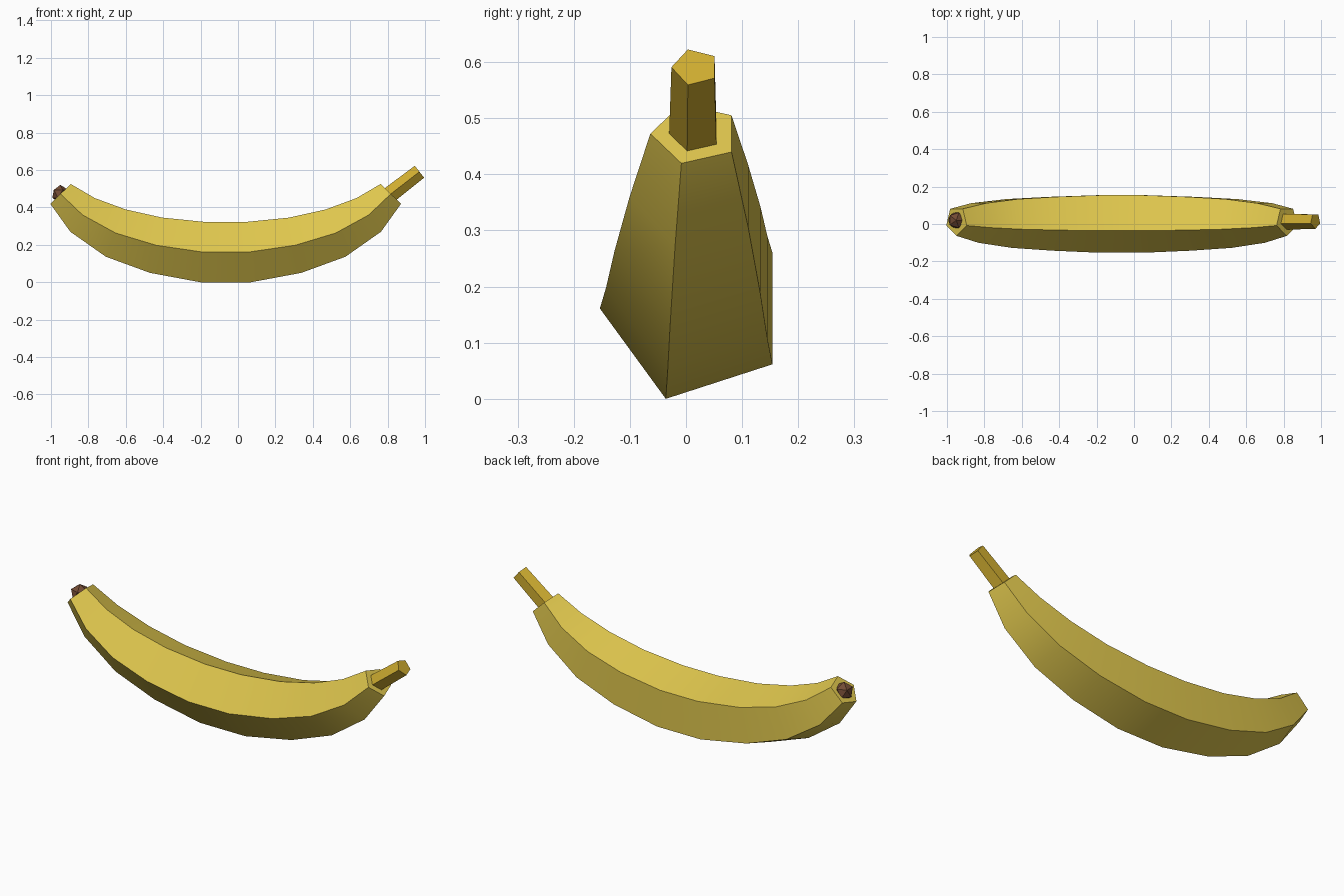
import bpy, bmesh, math
from mathutils import Vector

default = bpy.data.objects.get("Cube")
if default:
    bpy.data.objects.remove(default, do_unlink=True)

MID_X, MID_Y = -0.066, 0.0165


def material(name, rgb):
    mat = bpy.data.materials.new(name)
    mat.use_nodes = True
    mat.diffuse_color = (*rgb, 1)
    bsdf = next(n for n in mat.node_tree.nodes if n.type == 'BSDF_PRINCIPLED')
    bsdf.inputs["Base Color"].default_value = (*rgb, 1)
    return mat


def finish(name, bm, mat):
    bmesh.ops.recalc_face_normals(bm, faces=bm.faces)
    mesh = bpy.data.meshes.new(name)
    bm.to_mesh(mesh)
    bm.free()
    mesh.materials.append(mat)
    obj = bpy.data.objects.new(name, mesh)
    bpy.context.collection.objects.link(obj)
    return obj


def pentagon_loft(name, sections, mat):
    """Skin five-sided sections given as (x, z, tilt in degrees, radius)."""
    bm = bmesh.new()
    rings = []
    for x, z, tilt, r in sections:
        t = math.radians(tilt)
        up = Vector((-math.sin(t), 0, math.cos(t)))
        centre = Vector((x + MID_X, MID_Y, z))
        ring = []
        for i in range(5):
            a = math.pi + i * math.tau / 5
            side = Vector((0, r * math.cos(a), 0))
            ring.append(bm.verts.new(centre + side + up * r * math.sin(a)))
        rings.append(ring)
    for a, b in zip(rings, rings[1:]):
        for i in range(5):
            j = (i + 1) % 5
            bm.faces.new((a[i], a[j], b[j], b[i]))
    bm.faces.new(rings[0])
    bm.faces.new(rings[-1])
    return finish(name, bm, mat)


peel = material("peel yellow", (0.74, 0.57, 0.075))
stalk = material("stem golden yellow", (0.63, 0.42, 0.03))
brown = material("tip brown", (0.17, 0.07, 0.035))

# Curved fruit: half the sections, mirrored about the middle
half = [(0.12, 0.161, 5, 0.17), (0.372, 0.198, 12.5, 0.159),
        (0.588, 0.263, 22.5, 0.144), (0.765, 0.36, 36, 0.117),
        (0.883, 0.4725, 46, 0.08)]
mirrored = [(-x, z, -t, r) for x, z, t, r in reversed(half)]
body = pentagon_loft("fruit_body", mirrored + half, peel)

# Tapered stem at the left end
stem = pentagon_loft("stem", [(0.883, 0.4725, 46, 0.0465),
                              (1.036, 0.591, 38.5, 0.0425)], stalk)

# Faceted nub at the right end
bm = bmesh.new()
bmesh.ops.create_icosphere(bm, subdivisions=1, radius=0.048)
bmesh.ops.translate(bm, verts=bm.verts, vec=(MID_X - 0.884, 0.02, 0.4725))
finish("blossom_tip", bm, brown)

# Smooth along the length, crisp ridges
bpy.ops.object.select_all(action='DESELECT')
for obj in (body, stem):
    obj.select_set(True)
bpy.context.view_layer.objects.active = body
bpy.ops.object.shade_smooth_by_angle(angle=math.radians(30))
